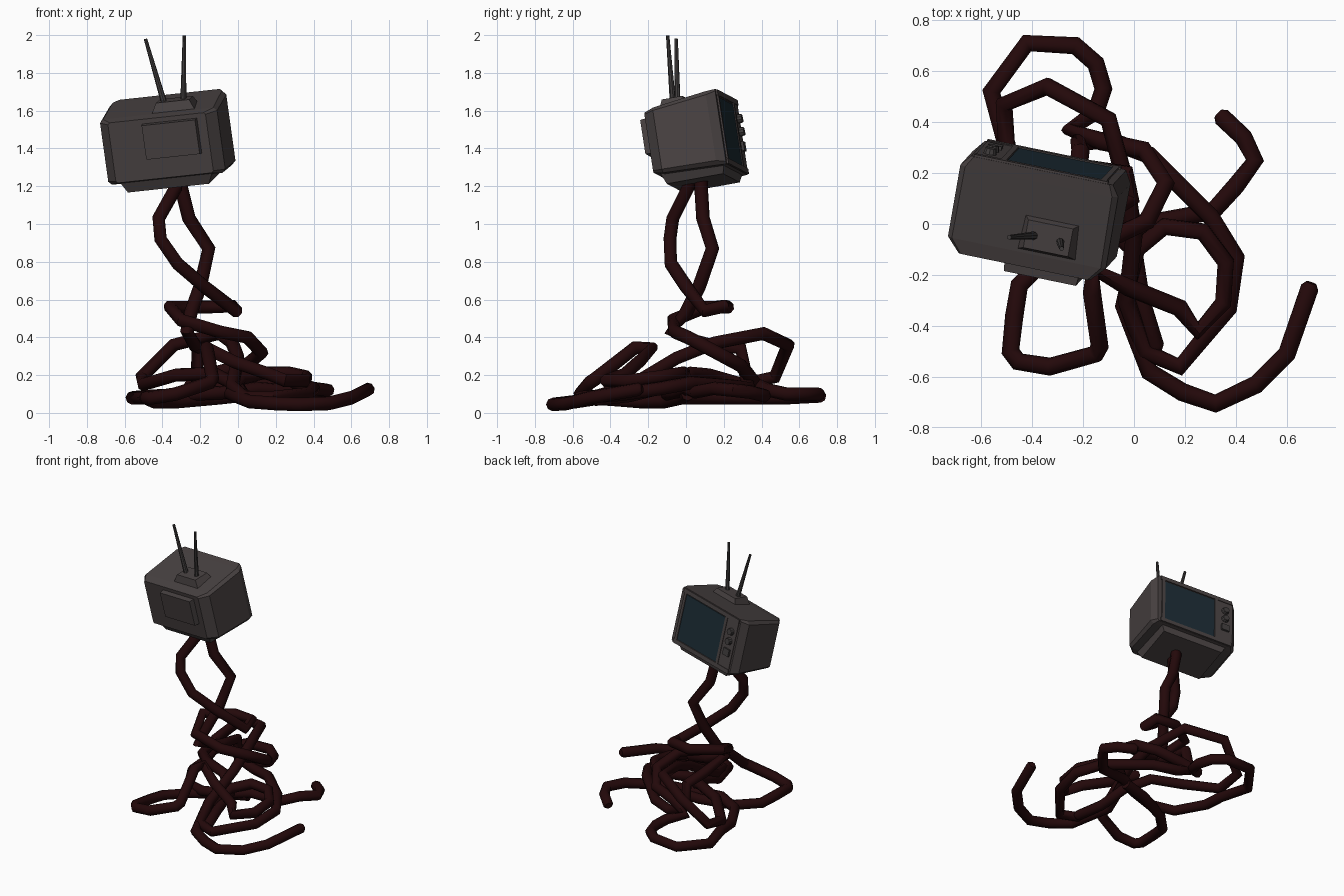
import bpy, bmesh
from mathutils import Matrix, Vector

if "Cube" in bpy.data.objects:
    bpy.data.objects.remove(bpy.data.objects["Cube"])

def material(name, rgb):
    m = bpy.data.materials.new(name)
    m.diffuse_color = (*rgb, 1)
    m.use_nodes = True
    m.node_tree.nodes["Principled BSDF"].inputs["Base Color"].default_value = m.diffuse_color
    return m

CASE = material("dark_case", (.064, .053, .053))
DARK = material("darker_trim", (.05, .045, .045))
GLASS = material("screen_glass", (.011, .024, .034))
RUBBER = material("cable_red", (.017, .0025, .003))

# Tilted frame of the television: x = width, y = toward screen, z = up
LX = Vector((.97, -.2, .105)).normalized()
LY = (Vector((-.14, -.15, .98))).cross(LX).normalized()
LZ = LX.cross(LY)
TV = Matrix.Translation((-.393, .03, 1.44)) @ Matrix((LX, LY, LZ)).transposed().to_4x4()

def finish(name, bm, mat, matrix=TV):
    bmesh.ops.recalc_face_normals(bm, faces=bm.faces)
    me = bpy.data.meshes.new(name)
    bm.to_mesh(me)
    bm.free()
    me.transform(matrix)
    me.materials.append(mat)
    ob = bpy.data.objects.new(name, me)
    bpy.context.collection.objects.link(ob)
    return ob

def loft(name, rings, mat):
    """Closed skin through rings of points."""
    bm = bmesh.new()
    vs = [[bm.verts.new(p) for p in r] for r in rings]
    n = len(vs[0])
    for a, b in zip(vs, vs[1:]):
        for i in range(n):
            bm.faces.new((a[i], a[(i + 1) % n], b[(i + 1) % n], b[i]))
    bm.faces.new(vs[0])
    bm.faces.new(vs[-1])
    return finish(name, bm, mat)

def section(y, hw, bot, top, c, cx=.015):
    """Chamfered rectangle across the case at depth y."""
    return [(cx + sx * (hw - dx), y, z) for sx, dx, z in (
        (-1, c, bot), (1, c, bot), (1, 0, bot + c), (1, 0, top - c),
        (1, c, top), (-1, c, top), (-1, 0, top - c), (-1, 0, bot + c))]

def block(name, centre, size, mat, axis=2, taper=1.0):
    """Box tapered toward +axis (a negative size flips the taper)."""
    bm = bmesh.new()
    bmesh.ops.create_cube(bm, size=1)
    for v in bm.verts:
        k = taper if v.co[axis] > 0 else 1
        v.co = Vector([centre[i] + size[i] * v.co[i] * (1 if i == axis else k) for i in range(3)])
    return finish(name, bm, mat)

# Television case, tapering to the back
loft("tv_case", [section(-.178, .265, -.17, .155, .01),
                 section(-.12, .318, -.185, .168, .018),
                 section(.175, .318, -.195, .205, .022),
                 section(.222, .285, -.195, .21, .012, .02)], CASE)
block("base_plinth", (.015, .03, -.205), (.5, .35, -.06), CASE, 2, .88)
block("rear_housing", (.082, -.165, .035), (.315, -.1, .2), CASE, 1, .92)
block("antenna_base", (.095, -.035, .19), (.24, .15, .06), CASE, 2, .75)

# Screen with raised bezel bars
block("screen", (.065, .219, .005), (.38, .014, .33), GLASS)
for s in (-1, 1):
    block("bezel_bar_flat", (.015, .22, .007 + s * .185), (.54, .022, .03), CASE)
for x in (-.138, .265):
    block("bezel_bar_upright", (x, .22, .007), (.022, .022, .345), CASE)

# Control panel with knobs and a switch block
block("control_panel", (-.2, .22, .007), (.105, .014, .345), CASE)
for z in (.1, .03):
    bm = bmesh.new()
    bmesh.ops.create_cone(bm, cap_ends=True, segments=10, radius1=.028, radius2=.022, depth=.03,
                          matrix=Matrix.Translation((-.205, .235, z)) @ Matrix.Rotation(-1.5708, 4, 'X'))
    finish("knob", bm, DARK)
block("switch_block", (-.205, .23, -.05), (.055, .022, .05), DARK)

# Antennas
def rod(name, a, b, r1, r2, mat):
    a, b = Vector(a), Vector(b)
    d = b - a
    bm = bmesh.new()
    bmesh.ops.create_cone(bm, cap_ends=True, segments=8, radius1=r1, radius2=r2, depth=d.length,
                          matrix=Matrix.Translation((a + b) / 2) @ d.to_track_quat('Z', 'Y').to_matrix().to_4x4())
    return finish(name, bm, mat, Matrix())

rod("antenna_left", (-.385, -.045, 1.62), (-.49, -.052, 1.98), .017, .009, DARK)
rod("antenna_right", (-.29, -.068, 1.62), (-.284, -.097, 1.998), .017, .009, DARK)

# Long tangled cables
def cable(name, pts, radius=.036):
    cu = bpy.data.curves.new(name, 'CURVE')
    cu.dimensions = '3D'
    cu.bevel_depth = radius
    cu.bevel_resolution = 2
    cu.use_fill_caps = True
    a, b = Vector(pts[-2]), Vector(pts[-1])
    tip = b + (b - a).normalized() * .02
    path = list(pts) + [tuple(tip)]
    sp = cu.splines.new('POLY')
    sp.points.add(len(path) - 1)
    for p, q in zip(sp.points, path):
        p.co = (*q, 1)
    sp.points[-1].radius = .6
    tmp = bpy.data.objects.new(name + "_path", cu)
    bpy.context.collection.objects.link(tmp)
    bpy.context.view_layer.update()
    me = bpy.data.meshes.new_from_object(tmp.evaluated_get(bpy.context.evaluated_depsgraph_get()))
    bpy.data.objects.remove(tmp)
    me.materials.clear()
    me.materials.append(RUBBER)
    ob = bpy.data.objects.new(name, me)
    bpy.context.collection.objects.link(ob)
    bpy.ops.object.select_all(action='DESELECT')
    ob.select_set(True)
    bpy.context.view_layer.objects.active = ob
    bpy.ops.object.shade_smooth_by_angle(angle=.9)

# From the case down to the rear loop, then across the pile to a free end
cable("cable_one", [
    (-.32, .03, 1.27), (-.33, .01, 1.19), (-.42, -.07, 1.03), (-.41, -.085, .92), (-.32, -.08, .79),
    (-.18, 0, .67), (-.01, .1, .54), (-.03, .2, .565), (-.18, .22, .56), (-.36, .1, .56), (-.3, -.07, .49),
    (-.1, -.06, .43), (.05, .01, .4), (.125, .16, .32), (.04, .29, .25), (-.13, .325, .21),
    (-.25, .37, .15), (-.15, .44, .12), (-.12, .53, .1), (-.15, .63, .1), (-.23, .7, .1),
    (-.42, .71, .09), (-.56, .52, .08), (-.5, .31, .08), (-.49, .17, .08), (-.38, -.03, .08),
    (-.22, -.1, .1), (-.04, -.05, .11), (.1, .01, .13), (.31, .05, .11), (.4, .15, .13),
    (.475, .25, .12), (.43, .34, .11), (.345, .42, .09)])
# Front loop and ring, ending in the long free end
cable("cable_front_loop", [
    (.08, .01, .1), (-.1, -.02, .08), (-.32, -.11, .06), (-.45, -.24, .06), (-.47, -.36, .07),
    (-.485, -.5, .08), (-.455, -.54, .08), (-.33, -.56, .1), (-.15, -.51, .16), (-.135, -.48, .18),
    (-.165, -.27, .345), (-.16, -.18, .34), (-.02, -.25, .27), (.18, -.33, .2), (.25, -.42, .17),
    (.35, -.31, .17), (.36, -.15, .19), (.27, -.03, .21), (.12, -.01, .21), (.01, -.1, .18),
    (-.04, -.32, .1), (.06, -.58, .06), (.19, -.66, .05), (.32, -.705, .045), (.48, -.63, .05),
    (.6, -.51, .08), (.69, -.25, .125)])
# Second strand from the case, winding through the pile
cable("cable_two", [
    (-.3, .08, 1.27), (-.3, .08, 1.19), (-.26, .09, 1.03), (-.155, .14, .87), (-.2, .07, .67),
    (-.25, 0, .53), (-.27, -.08, .43), (-.23, .12, .36), (-.21, .29, .34), (-.22, .32, .18),
    (-.1, .33, .13), (.06, .27, .14), (.3, .03, .16), (.4, -.13, .13), (.37, -.33, .1),
    (.18, -.56, .08), (.04, -.5, .08), (-.03, -.3, .14), (0, -.05, .29), (-.03, .15, .37),
    (-.1, .41, .42), (-.34, .54, .36), (-.51, .47, .19), (-.5, .3, .15), (-.33, .12, .2),
    (-.13, .02, .21), (0, -.1, .14), (.03, -.3, .09), (.085, -.48, .07)])
